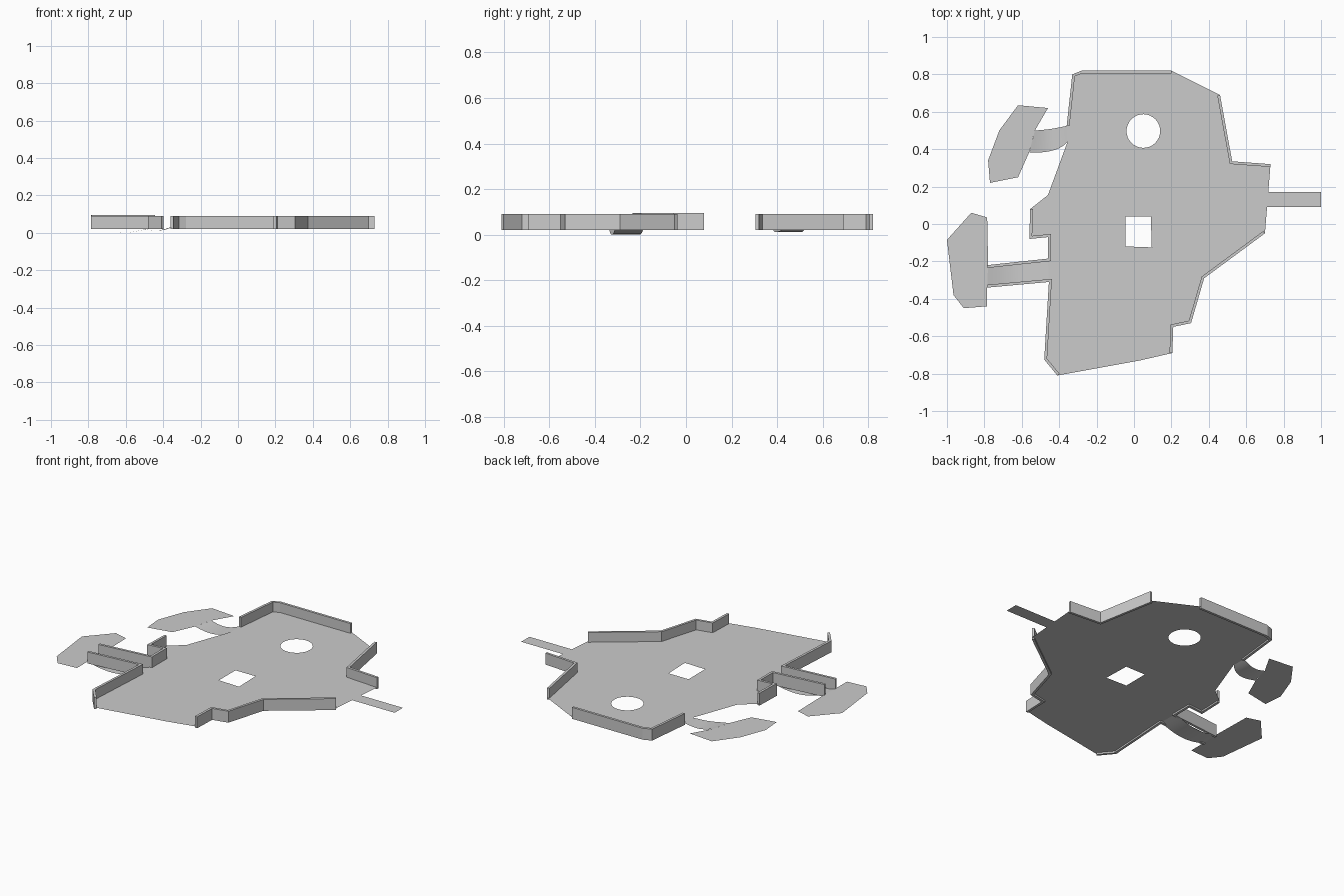
import bpy, bmesh, math
from mathutils import Vector

if "Cube" in bpy.data.objects:
    bpy.data.objects.remove(bpy.data.objects["Cube"])

Z = 0.03          # floor level
WALL = 0.015      # wall thickness


def finish(name, bm):
    me = bpy.data.meshes.new(name)
    bm.to_mesh(me)
    bm.free()
    ob = bpy.data.objects.new(name, me)
    bpy.context.collection.objects.link(ob)
    return ob


def sheet(name, *loops):
    """Flat sheet: first loop is the outline, the rest are holes."""
    bm = bmesh.new()
    edges = []
    for loop in loops:
        vs = [bm.verts.new((x, y, Z)) for x, y in loop]
        edges += [bm.edges.new((vs[i - 1], vs[i])) for i in range(len(vs))]
    bmesh.ops.triangle_fill(bm, use_beauty=True, edges=edges, normal=(0, 0, 1))
    for f in bm.faces:
        f.normal_update()
        if f.normal.z < 0:
            f.normal_flip()
    bmesh.ops.dissolve_limit(bm, angle_limit=0.01, verts=bm.verts, edges=bm.edges)
    return finish(name, bm)


def wall(name, pts, top=0.09, bottom=0.02):
    """Mitred wall following pts, thickened towards the right of travel."""
    p = [Vector(q) for q in pts]
    dirs = [(b - a).normalized() for a, b in zip(p, p[1:])]
    bm = bmesh.new()
    rings = []
    for i, q in enumerate(p):
        d0, d1 = dirs[max(i - 1, 0)], dirs[min(i, len(dirs) - 1)]
        n0, n1 = Vector((d0.y, -d0.x)), Vector((d1.y, -d1.x))
        inner = q + (n0 + n1) * WALL / (1 + n0.dot(n1))
        rings.append([bm.verts.new((v.x, v.y, z)) for v, z in
                      ((q, bottom), (inner, bottom), (inner, top), (q, top))])
    for a, b in zip(rings, rings[1:]):
        for k in range(4):
            m = (k + 1) % 4
            bm.faces.new((a[k], a[m], b[m], b[k]))
    bm.faces.new(rings[0])
    bm.faces.new(rings[-1][::-1])
    bmesh.ops.recalc_face_normals(bm, faces=bm.faces)
    return finish(name, bm)


def ramp(name, edge_a, edge_b, depth, steps=12):
    """Dipping bridge between two quadratic edges (start, control, end)."""
    def bez(e, t):
        a, b, c = (Vector(q) for q in e)
        return a * (1 - t) ** 2 + b * 2 * t * (1 - t) + c * t * t
    bm = bmesh.new()
    rows = []
    for i in range(steps + 1):
        t = i / steps
        z = Z - depth * math.sin(math.pi * t)
        rows.append([bm.verts.new((*bez(e, t), z)) for e in (edge_a, edge_b)])
    for r, s in zip(rows, rows[1:]):
        f = bm.faces.new((r[0], s[0], s[1], r[1]))
        f.normal_update()
        if f.normal.z < 0:
            f.normal_flip()
        f.smooth = True
    return finish(name, bm)


# Wall runs, clockwise round the plate
north = [(-.36, .525), (-.33, .80), (-.28, .82), (.20, .82)]
east = [(.46, .69), (.525, .335), (.73, .32)]
southeast = [(.70, -.05), (.375, -.29), (.305, -.53), (.21, -.55), (.205, -.69)]
southwest = [(-.41, -.81), (-.48, -.725), (-.455, -.31), (-.785, -.34)]
west = [(-.785, -.22), (-.46, -.185), (-.46, -.07), (-.56, -.08), (-.555, .08)]

# Main floor with round and square openings
outline = (north + east + southeast + [(.03, -.73)] + southwest[:3] +
           west[1:] + [(-.46, .155), (-.355, .44)])
circle = [(.05 + .09 * math.cos(a), .497 + .09 * math.sin(a))
          for a in (i * math.tau / 32 for i in range(32))]
square = [(-.045, .04), (.09, .04), (.095, -.125), (-.045, -.12)]
sheet("floor_plate", outline, circle, square)

# Perimeter walls
wall("north_wall", north)
wall("east_wall", east)
wall("southeast_wall", southeast)
wall("southwest_wall", southwest)
wall("west_wall", west, 0.096)

# Side platforms and end strip
sheet("east_strip", [(.71, .17), (1, .17), (1, .09), (.71, .09)])
sheet("upper_platform", [(-.62, .635), (-.46, .62), (-.53, .5), (-.56, .385),
                         (-.62, .25), (-.77, .22), (-.78, .34), (-.72, .5)])
sheet("lower_platform", [(-.87, .06), (-.785, .035), (-.78, -.215), (-.785, -.34),
                         (-.785, -.44), (-.91, -.45), (-.965, -.38), (-1, -.085)])

# Dipped bridges to the platforms
ramp("upper_bridge", [(-.36, .525), (-.44, .505), (-.53, .5)],
     [(-.355, .44), (-.41, .375), (-.56, .383)], 0.018)
ramp("lower_bridge", [(-.46, -.185), (-.62, -.2025), (-.785, -.22)],
     [(-.455, -.31), (-.62, -.325), (-.785, -.34)], 0.03)
